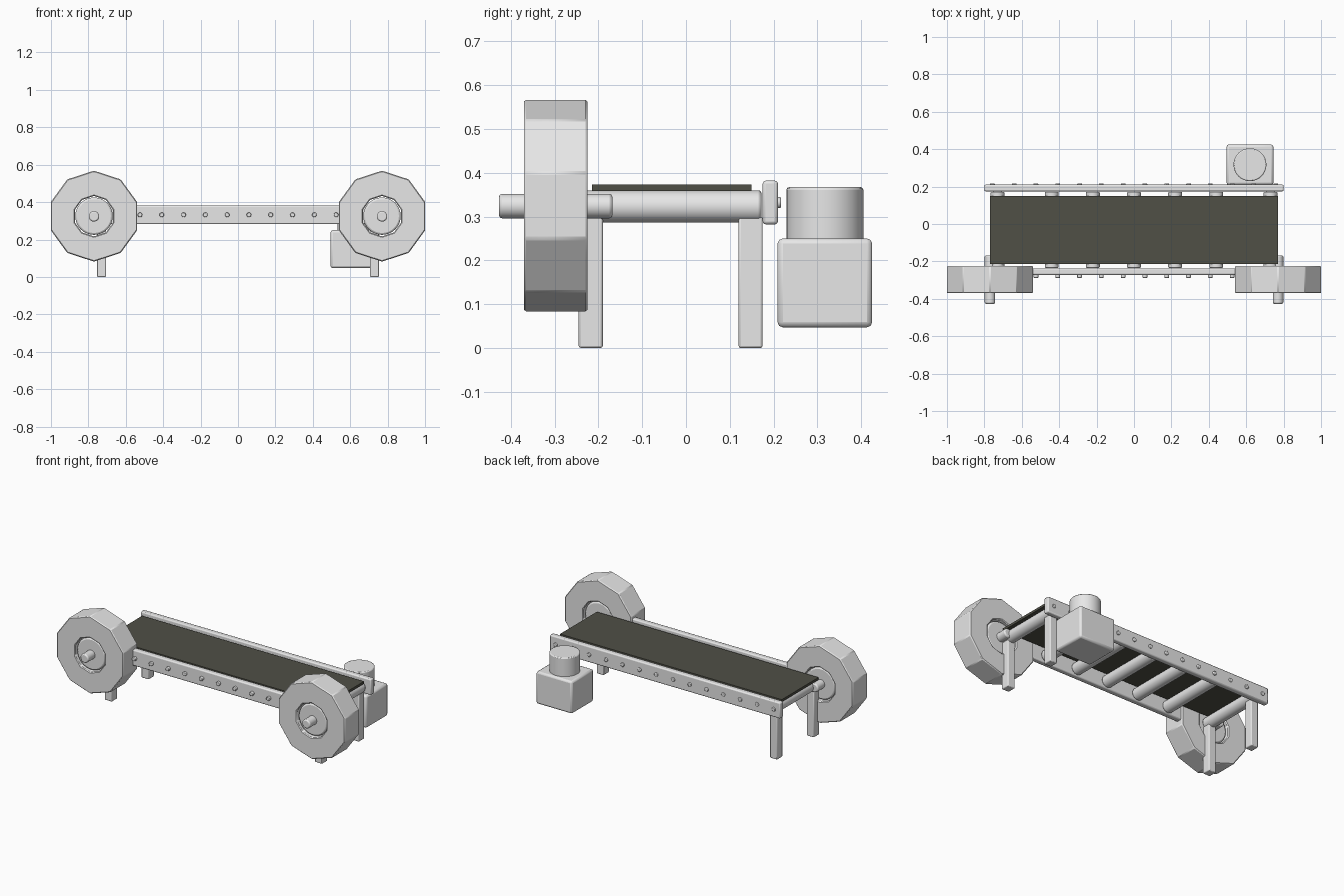
import bpy, bmesh, math
from mathutils import Matrix

if "Cube" in bpy.data.objects:
    bpy.data.objects.remove(bpy.data.objects["Cube"])


def material(name, rgb):
    m = bpy.data.materials.new(name)
    m.diffuse_color = (*rgb, 1)
    m.use_nodes = True
    m.node_tree.nodes["Principled BSDF"].inputs["Base Color"].default_value = m.diffuse_color
    return m


GREY = material("light grey", (0.8, 0.8, 0.8))
DARK = material("dark belt", (0.08, 0.08, 0.062))


def finish(name, bm, mat=GREY, bevel=0.0, segments=2):
    bmesh.ops.recalc_face_normals(bm, faces=bm.faces)
    mesh = bpy.data.meshes.new(name)
    bm.to_mesh(mesh)
    bm.free()
    mesh.materials.append(mat)
    ob = bpy.data.objects.new(name, mesh)
    bpy.context.collection.objects.link(ob)
    bpy.ops.object.select_all(action='DESELECT')
    ob.select_set(True)
    bpy.context.view_layer.objects.active = ob
    bpy.ops.object.shade_smooth_by_angle(angle=math.radians(30))
    if bevel:
        b = ob.modifiers.new("bevel", 'BEVEL')
        b.width, b.segments = bevel, segments
        b.limit_method, b.angle_limit = 'ANGLE', math.radians(30)
    return ob


def box(name, x, y, z, mat=GREY, bevel=0.0):
    """Box from (min, max) pairs."""
    bm = bmesh.new()
    size = [b - a for a, b in (x, y, z)]
    mid = [(a + b) / 2 for a, b in (x, y, z)]
    bmesh.ops.create_cube(bm, size=1, matrix=Matrix.Translation(mid) @ Matrix.Diagonal((*size, 1)))
    return finish(name, bm, mat, bevel)


def cylinder(name, x, y, z, r, axis='Y', bevel=0.0, sides=32):
    """Cylinder along Y (y is a pair) or Z (z is a pair)."""
    span = y if axis == 'Y' else z
    c = (span[0] + span[1]) / 2
    mid = (x, c, z) if axis == 'Y' else (x, y, c)
    mat = Matrix.Translation(mid)
    if axis == 'Y':
        mat = mat @ Matrix.Rotation(math.pi / 2, 4, 'X')
    bm = bmesh.new()
    bmesh.ops.create_cone(bm, cap_ends=True, segments=sides, radius1=r, radius2=r,
                          depth=span[1] - span[0], matrix=mat)
    return finish(name, bm, GREY, bevel)


def tire(name, x, z, y, outer, inner, sides=10):
    """Faceted ring around the Y axis, one corner pointing up."""
    bm = bmesh.new()
    profile = [(outer, y[0]), (outer, y[1]), (inner, y[1]), (inner, y[0])]
    loops = []
    for i in range(sides):
        a = 2 * math.pi * i / sides
        loops.append([bm.verts.new((x + r * math.sin(a), py, z + r * math.cos(a)))
                      for r, py in profile])
    for i in range(sides):
        p, q = loops[i], loops[(i + 1) % sides]
        for j in range(4):
            k = (j + 1) % 4
            bm.faces.new((p[j], q[j], q[k], p[k]))
    return finish(name, bm, GREY, 0.005, 1)


# Belt
box("belt", (-0.77, 0.77), (-0.215, 0.15), (0.358, 0.373), DARK)

# Rollers under the belt
for x in (-0.73, -0.44, -0.22, 0, 0.22, 0.44, 0.73):
    cylinder("roller", x, (-0.235, 0.172), 0.323, 0.037, bevel=0.006)

# Side rails with rows of bolts
for name, y, bolt_y in (("front_rail", (-0.272, -0.237), (-0.288, -0.265)),
                        ("back_rail", (0.175, 0.21), (0.2, 0.217))):
    box(name, (-0.8, 0.8), y, (0.282, 0.382), bevel=0.007)
    for i in range(14):
        cylinder("rail_bolt", -0.757 + i * 0.1165, bolt_y, 0.332, 0.0125,
                 bevel=0.003, sides=16)

for side in (-1, 1):
    # Legs
    for y in ((-0.245, -0.19), (0.12, 0.175)):
        box("leg", (side * 0.73 - 0.025, side * 0.73 + 0.025), y, (0, 0.3), bevel=0.005)
    # Wheels
    x = side * 0.77
    tire("tire", x, 0.325, (-0.37, -0.225), 0.243, 0.108)
    cylinder("wheel_hub", x, (-0.358, -0.237), 0.325, 0.1, bevel=0.01)
    cylinder("axle", x, (-0.427, -0.168), 0.324, 0.028, bevel=0.007)

# Motor
box("motor_housing", (0.495, 0.745), (0.209, 0.425), (0.047, 0.25), bevel=0.012)
cylinder("motor_drum", 0.62, 0.317, (0.24, 0.367), 0.088, axis='Z', bevel=0.006)
